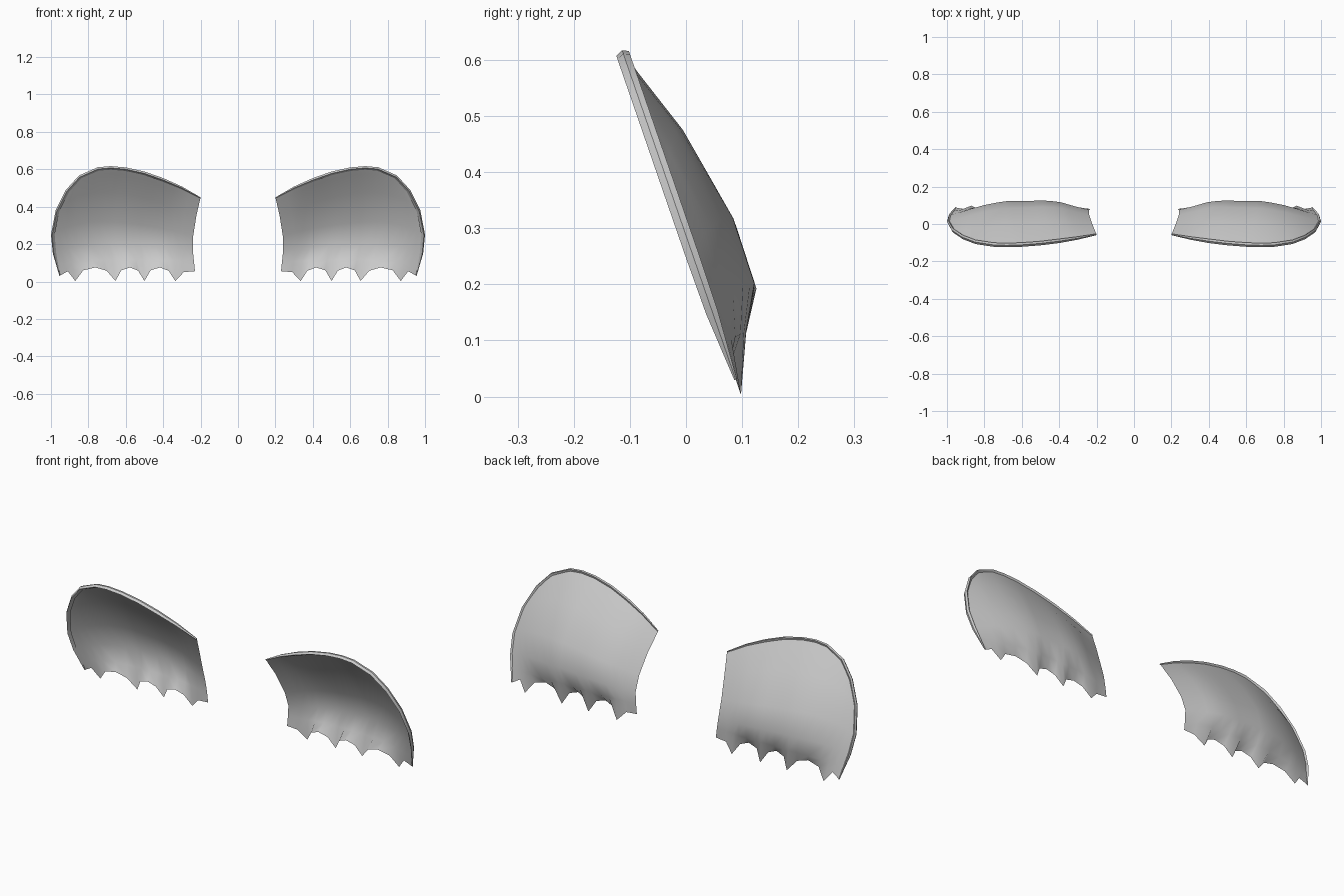
import bpy
import bmesh
import math
from mathutils import Vector

cube = bpy.data.objects.get("Cube")
if cube:
    bpy.data.objects.remove(cube, do_unlink=True)

grey = bpy.data.materials.new("light_grey")
grey.use_nodes = True
colour = (0.6, 0.6, 0.6, 1)
grey.diffuse_color = colour
grey.node_tree.nodes["Principled BSDF"].inputs["Base Color"].default_value = colour

# Wing outline in x and z: arc from the inner top corner round to the outer tip
ARC = [(.2, .45), (.3, .508), (.4, .553), (.5, .588), (.6, .61), (.68, .617), (.75, .611),
       (.85, .567), (.92, .49), (.975, .38), (1, .25), (.99, .15), (.955, .03)]
INNER = [(.23, .055), (.245, .2), (.23, .32), (.2, .45)]
# Scalloped lower edge: points hang down between shallow arches
POINTS = [.335, .5, .655, .87]
ROWS = [0, .13, .28, .48, .75, .93, 1]
# Depth of the bulge up the wing and its share across the wing
DEPTH = [(0, 0), (.13, .048), (.28, .093), (.48, .095), (.75, .06), (.93, .016), (1, 0)]
SHARE = [(0, .35), (.1, .6), (.2, .87), (.3, 1), (.58, 1), (.7, .85), (.8, .6), (.9, .3), (1, 0)]


def along(points, t):
    """Point at fraction t of a polyline's length."""
    pts = [Vector(p) for p in points]
    left = t * sum((b - a).length for a, b in zip(pts, pts[1:]))
    for a, b in zip(pts, pts[1:]):
        step = (b - a).length
        if left <= step:
            return a.lerp(b, left / step)
        left -= step
    return pts[-1]


def table(pairs, t):
    for (a, p), (b, q) in zip(pairs, pairs[1:]):
        if t <= b:
            return p + (q - p) * (t - a) / (b - a)
    return pairs[-1][1]


def lean(z):
    """Backward lean of the plane that holds the rim."""
    return .099 - .345 * z


def lower_edge():
    edge = [(.23, .055), (.29, .05)]
    for i, x in enumerate(POINTS):
        edge.append((x, .003))
        if i + 1 < len(POINTS):
            gap = POINTS[i + 1] - x
            edge += [(x + gap * f, z) for f, z in ((.22, .058), (.5, .075), (.8, .06))]
    return edge + [(.91, .055), (.955, .03)]


def make(name, verts, faces, side, angle, open_sheet=False):
    bm = bmesh.new()
    vs = [bm.verts.new((side * x, y, z)) for x, y, z in verts]
    for f in faces:
        bm.faces.new([vs[i] for i in f])
    bmesh.ops.recalc_face_normals(bm, faces=bm.faces)
    bm.normal_update()
    # An open sheet faces the back, its convex side
    if open_sheet and sum(f.normal.y for f in bm.faces) < 0:
        bmesh.ops.reverse_faces(bm, faces=bm.faces)
    mesh = bpy.data.meshes.new(name)
    bm.to_mesh(mesh)
    bm.free()
    mesh.materials.append(grey)
    obj = bpy.data.objects.new(name, mesh)
    bpy.context.collection.objects.link(obj)
    bpy.ops.object.select_all(action='DESELECT')
    obj.select_set(True)
    bpy.context.view_layer.objects.active = obj
    bpy.ops.object.shade_smooth_by_angle(angle=math.radians(angle))


def membrane(side, name):
    bottom = lower_edge()
    top, outer = ARC[:9], ARC[:7:-1]
    cols = len(bottom)
    c00, c10 = Vector(bottom[0]), Vector(bottom[-1])
    c01, c11 = Vector(top[0]), Vector(top[-1])
    verts = []
    for v in ROWS:
        for x, z in bottom:
            u = (x - c00.x) / (c10.x - c00.x)
            base = c00.lerp(c10, u)
            # Scallops fade out quickly above the lower edge
            low = base.lerp(Vector((x, z)), 1 if v == 0 else 0)
            p = (low * (1 - v) + along(top, u) * v
                 + along(INNER, v) * (1 - u) + along(outer, v) * u
                 - base * (1 - v) - c01.lerp(c11, u) * v)
            y = lean(p.y) + table(DEPTH, v) * table(SHARE, u)
            verts.append((p.x, y, p.y))
    faces = [(r * cols + c, r * cols + c + 1, (r + 1) * cols + c + 1, (r + 1) * cols + c)
             for r in range(len(ROWS) - 1) for c in range(cols - 1)]
    make(name, verts, faces, side, 60, open_sheet=True)


def rim(side, name):
    # Four-sided rib swept along the arc, tapering at both ends
    section = [(-.006, .013), (0, 0), (-.005, -.011), (-.02, 0)]
    path = [Vector((x, lean(z), z)) for x, z in ARC]
    front = Vector((0, -1, -.345)).normalized()
    n, k = len(path), len(section)
    verts = []
    for i, p in enumerate(path):
        run = (path[min(i + 1, n - 1)] - path[max(i - 1, 0)]).normalized()
        out = run.cross(front).normalized()
        if out.dot(p - Vector((.6, lean(.25), .25))) < 0:
            out = -out
        size = {0: .35, 1: .75, n - 2: .9, n - 1: .2}.get(i, 1)
        verts += [p + (out * o + front * f) * size for o, f in section]
    faces = [(i * k + j, i * k + (j + 1) % k, (i + 1) * k + (j + 1) % k, (i + 1) * k + j)
             for i in range(n - 1) for j in range(k)]
    faces += [tuple(range(k)), tuple(range((n - 1) * k, n * k))]
    make(name, verts, faces, side, 35)


for side, label in ((1, "left"), (-1, "right")):
    membrane(side, label + "_wing_membrane")
    rim(side, label + "_wing_rim")
